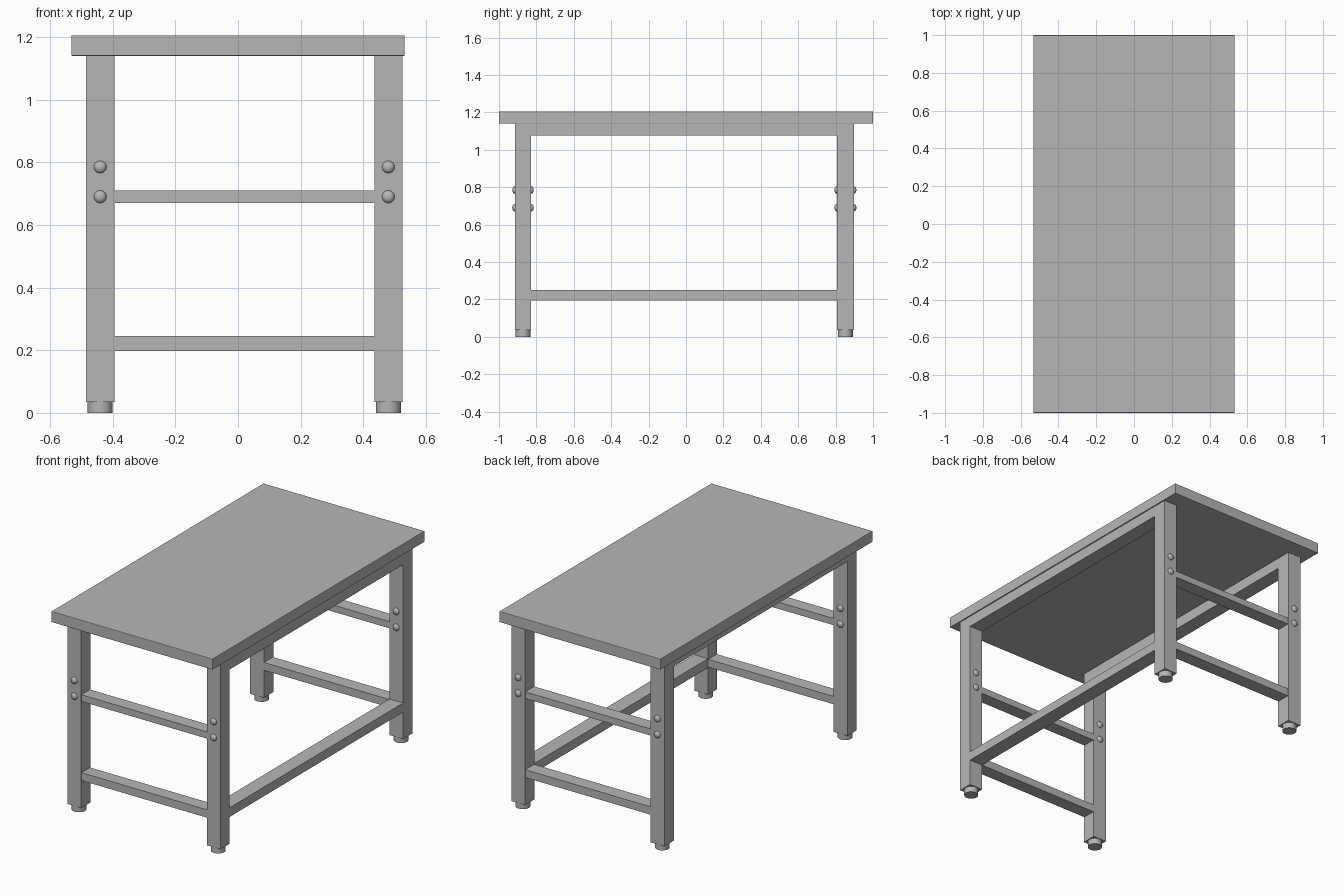
import bpy
import math

default_cube = bpy.data.objects.get("Cube")
if default_cube:
    bpy.data.objects.remove(default_cube, do_unlink=True)

GREY = (0.47, 0.47, 0.47, 1.0)
grey = bpy.data.materials.new("plain grey")
grey.use_nodes = True
grey.diffuse_color = GREY
grey.node_tree.nodes["Principled BSDF"].inputs["Base Color"].default_value = GREY


def finish(name):
    obj = bpy.context.object
    obj.name = name
    obj.data.materials.append(grey)
    bpy.ops.object.transform_apply(location=False, rotation=True, scale=True)
    return obj


def box(name, x, y, z):
    """Box from (min, max) pairs along each axis."""
    spans = (x, y, z)
    bpy.ops.mesh.primitive_cube_add(size=1, location=[sum(s) / 2 for s in spans])
    bpy.context.object.scale = [s[1] - s[0] for s in spans]
    return finish(name)


# Frame layout: leg spans along x and y, keyed by side
LEG_X = {"right": (-0.485, -0.395), "left": (0.435, 0.525)}
LEG_Y = {"front": (-0.915, -0.828), "back": (0.807, 0.897)}
INNER_X = (-0.395, 0.435)
INNER_Y = (-0.828, 0.807)
FRAME_TOP = 1.14

# Table top with barely softened edges
top = box("table_top", (-0.532, 0.532), (-1, 1), (FRAME_TOP, 1.205))
bevel = top.modifiers.new("soft_edges", "BEVEL")
bevel.width = 0.003
bevel.segments = 2

# Legs, each with a round foot and two through bolts
for end, y in LEG_Y.items():
    for side, x in LEG_X.items():
        cx, cy = sum(x) / 2, sum(y) / 2
        label = f"{end}_{side}"
        box(f"{label}_leg", x, y, (0.035, FRAME_TOP))
        bpy.ops.mesh.primitive_cylinder_add(
            vertices=32, radius=0.04, depth=0.035, location=(cx, cy, 0.0175))
        finish(f"{label}_foot")
        bpy.ops.object.shade_smooth_by_angle(angle=math.radians(30))

        for height, z in (("lower", 0.69), ("upper", 0.785)):
            for face, face_y in zip(("front", "back"), y):
                bpy.ops.mesh.primitive_uv_sphere_add(
                    segments=24, ring_count=12, radius=0.02, location=(cx, face_y, z))
                bpy.context.object.scale.y = 0.7
                finish(f"{label}_{height}_bolt_{face}")
                bpy.ops.object.shade_smooth()

    # Cross rails between the two legs of this end
    rail_y = (y[0] + 0.003, y[1] - 0.003)
    box(f"{end}_upper_rail", INNER_X, rail_y, (0.67, 0.71))
    box(f"{end}_lower_rail", INNER_X, rail_y, (0.198, 0.245))

# Long aprons under the top on both sides
for side, x in LEG_X.items():
    box(f"{side}_apron", x, INNER_Y, (1.075, FRAME_TOP))

# Single long stretcher near the floor
box("left_stretcher", LEG_X["left"], INNER_Y, (0.195, 0.25))
